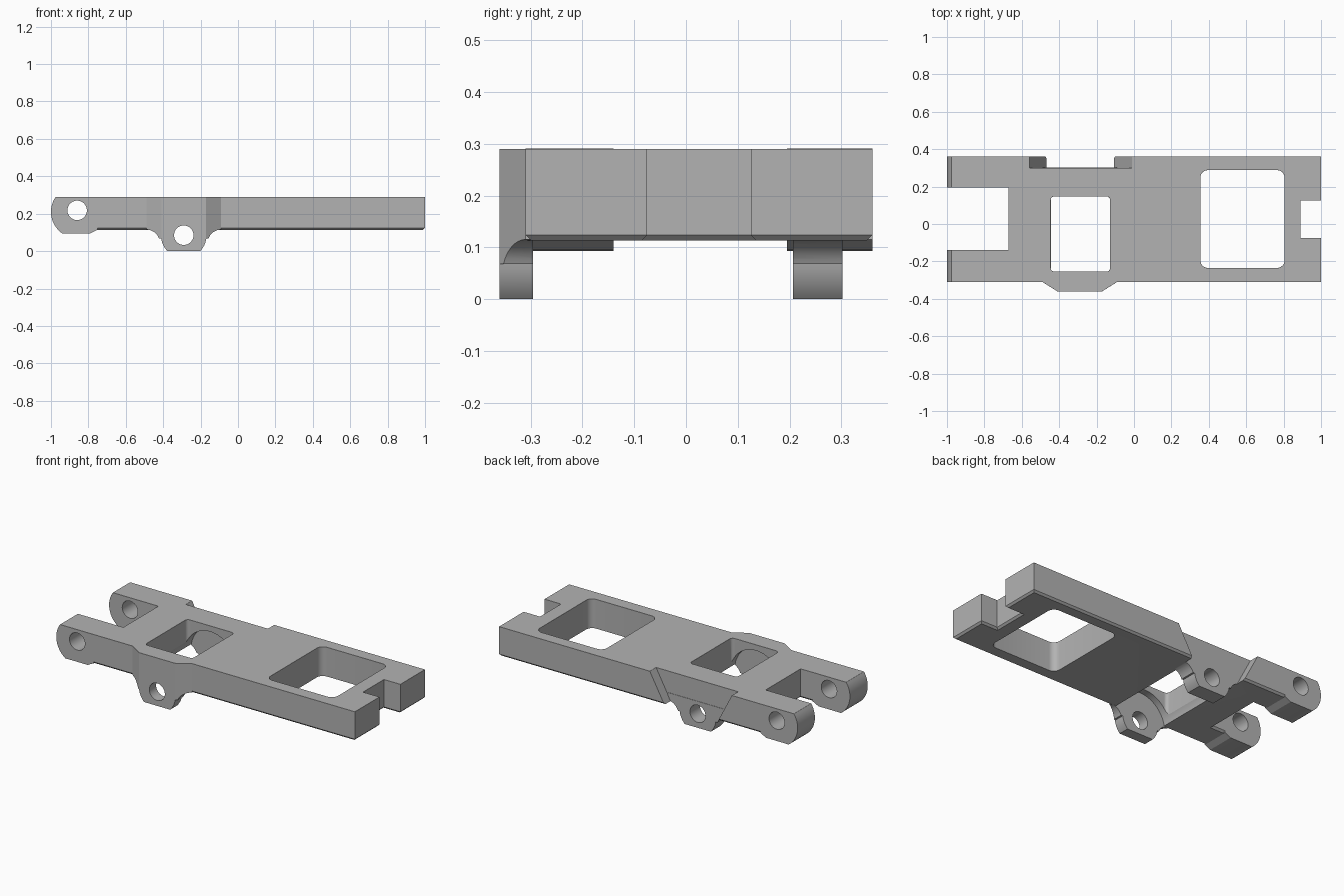
import bpy, bmesh, math

cube = bpy.data.objects.get("Cube")
if cube:
    bpy.data.objects.remove(cube, do_unlink=True)

TOP, BASE = 0.29, 0.113
FRONT, BACK = -0.31, 0.36

grey = bpy.data.materials.new("matte grey")
grey.use_nodes = True
grey.diffuse_color = (0.45, 0.45, 0.45, 1)
grey.node_tree.nodes["Principled BSDF"].inputs["Base Color"].default_value = (0.45, 0.45, 0.45, 1)


def prism(name, pts, lo, hi, axis="z"):
    """Extrude a closed 2D outline along z (outline in xy) or y (outline in xz)."""
    place = (lambda a, b, h: (a, b, h)) if axis == "z" else (lambda a, b, h: (a, h, b))
    bm = bmesh.new()
    low = [bm.verts.new(place(a, b, lo)) for a, b in pts]
    high = [bm.verts.new(place(a, b, hi)) for a, b in pts]
    bm.faces.new(low)
    bm.faces.new(high)
    for i in range(len(pts)):
        j = (i + 1) % len(pts)
        bm.faces.new((low[i], low[j], high[j], high[i]))
    bmesh.ops.recalc_face_normals(bm, faces=bm.faces)
    mesh = bpy.data.meshes.new(name)
    bm.to_mesh(mesh)
    bm.free()
    mesh.materials.append(grey)
    obj = bpy.data.objects.new(name, mesh)
    bpy.context.collection.objects.link(obj)
    return obj


def arc(cx, cy, r, start, end, steps):
    angles = [math.radians(start + (end - start) * i / steps) for i in range(steps + 1)]
    return [(cx + r * math.cos(a), cy + r * math.sin(a)) for a in angles]


def rounded_rect(x0, x1, y0, y1, r):
    corners = ((x1 - r, y1 - r), (x0 + r, y1 - r), (x0 + r, y0 + r), (x1 - r, y0 + r))
    return [p for i, (x, y) in enumerate(corners) for p in arc(x, y, r, 90 * i, 90 * i + 90, 6)]


def combine(target, tool, operation):
    """Apply a boolean and discard the tool."""
    mod = target.modifiers.new("combine", "BOOLEAN")
    mod.operation, mod.solver, mod.object = operation, "EXACT", tool
    bpy.context.view_layer.update()
    mesh = bpy.data.meshes.new_from_object(target.evaluated_get(bpy.context.evaluated_depsgraph_get()))
    target.modifiers.clear()
    target.data = mesh
    bpy.data.objects.remove(tool, do_unlink=True)


def chamfer(obj, z, size):
    """Chamfer the sharp edges that lie at height z."""
    bm = bmesh.new()
    bm.from_mesh(obj.data)
    bmesh.ops.remove_doubles(bm, verts=bm.verts, dist=0.0002)
    bmesh.ops.dissolve_limit(bm, angle_limit=0.01, verts=bm.verts, edges=bm.edges)
    edges = [e for e in bm.edges if all(abs(v.co.z - z) < 0.0005 for v in e.verts)
             and e.calc_face_angle(0) > 0.35]
    bmesh.ops.bevel(bm, geom=edges, offset=size, segments=1, affect="EDGES", clamp_overlap=True)
    bm.to_mesh(obj.data)
    bm.free()


# Main plate with end slot, fork and front bulge
bulge = [(-0.49, FRONT), (-0.41, -0.36), (-0.17, -0.36), (-0.09, FRONT)]
outline = [(-0.8, FRONT)] + bulge + [
    (1, FRONT), (1, -0.075), (0.89, -0.075), (0.89, 0.125), (1, 0.125), (1, BACK),
    (-0.8, BACK), (-0.8, 0.195), (-0.67, 0.195), (-0.67, -0.14), (-0.8, -0.14)]
frame = prism("link_frame", outline, BASE, TOP)
chamfer(frame, BASE, 0.011)

# Rounded fork ends
fork = [(-0.75, TOP)] + arc(-0.86, 0.21, 0.14, 145, 237, 16) + [(-0.93, 0.095), (-0.79, 0.095), (-0.75, 0.115)]
for y0, y1 in ((FRONT, -0.14), (0.195, BACK)):
    combine(frame, prism("fork_end", fork, y0, y1, "y"), "UNION")

# Sloped recess in the back edge
recess = [(-0.56, TOP), (-0.01, TOP), (0.005, 0.317), (-0.565, 0.317)]
recess = [(-0.575, 0.32), (-0.455, 0.09), (-0.12, 0.09), (0.007, 0.32)]
combine(frame, prism("recess_cutter", recess, 0.3, 0.5, "y"), "DIFFERENCE")

# Two rectangular windows
for rect in ((-0.445, -0.128, -0.255, 0.148, 0.02), (0.355, 0.805, -0.235, 0.288, 0.04)):
    combine(frame, prism("window_cutter", rounded_rect(*rect), 0.05, 0.4), "DIFFERENCE")

chamfer(frame, TOP, 0.01)

# Lower lugs: round tip with a flat foot, flared into the plate
PIVOT = (-0.29, 0.085)
half = math.sqrt(0.122 ** 2 - PIVOT[1] ** 2)
tip = math.degrees(math.atan2(-PIVOT[1], half))
right = arc(*PIVOT, 0.122, tip, -8, 8) + arc(-0.09, 0.043, 0.072, 160, 90, 8) + [(-0.09, 0.16)]
left = [(2 * PIVOT[0] - x, z) for x, z in reversed(right)]
lug = right + left

front_lug = prism("front_lug", lug, -0.4, -0.295, "y")
bulge_solid = prism("bulge_solid", [(-0.49, -0.28)] + bulge + [(-0.09, -0.28)], -0.1, 0.25)
combine(front_lug, bulge_solid, "INTERSECT")
combine(frame, front_lug, "UNION")
combine(frame, prism("back_lug", lug, 0.207, 0.302, "y"), "UNION")

# Round pocket between the lugs, then the pin holes
combine(frame, prism("pocket_cutter", arc(*PIVOT, 0.17, 0, 354, 59), -0.295, 0.207, "y"), "DIFFERENCE")
for centre in (PIVOT, (-0.86, 0.218)):
    combine(frame, prism("pin_cutter", arc(*centre, 0.052, 0, 352.5, 47), -0.6, 0.6, "y"), "DIFFERENCE")

# Smooth the curved walls, keep the edges crisp
bpy.ops.object.select_all(action="DESELECT")
frame.select_set(True)
bpy.context.view_layer.objects.active = frame
bpy.ops.object.shade_smooth_by_angle(angle=math.radians(25))
